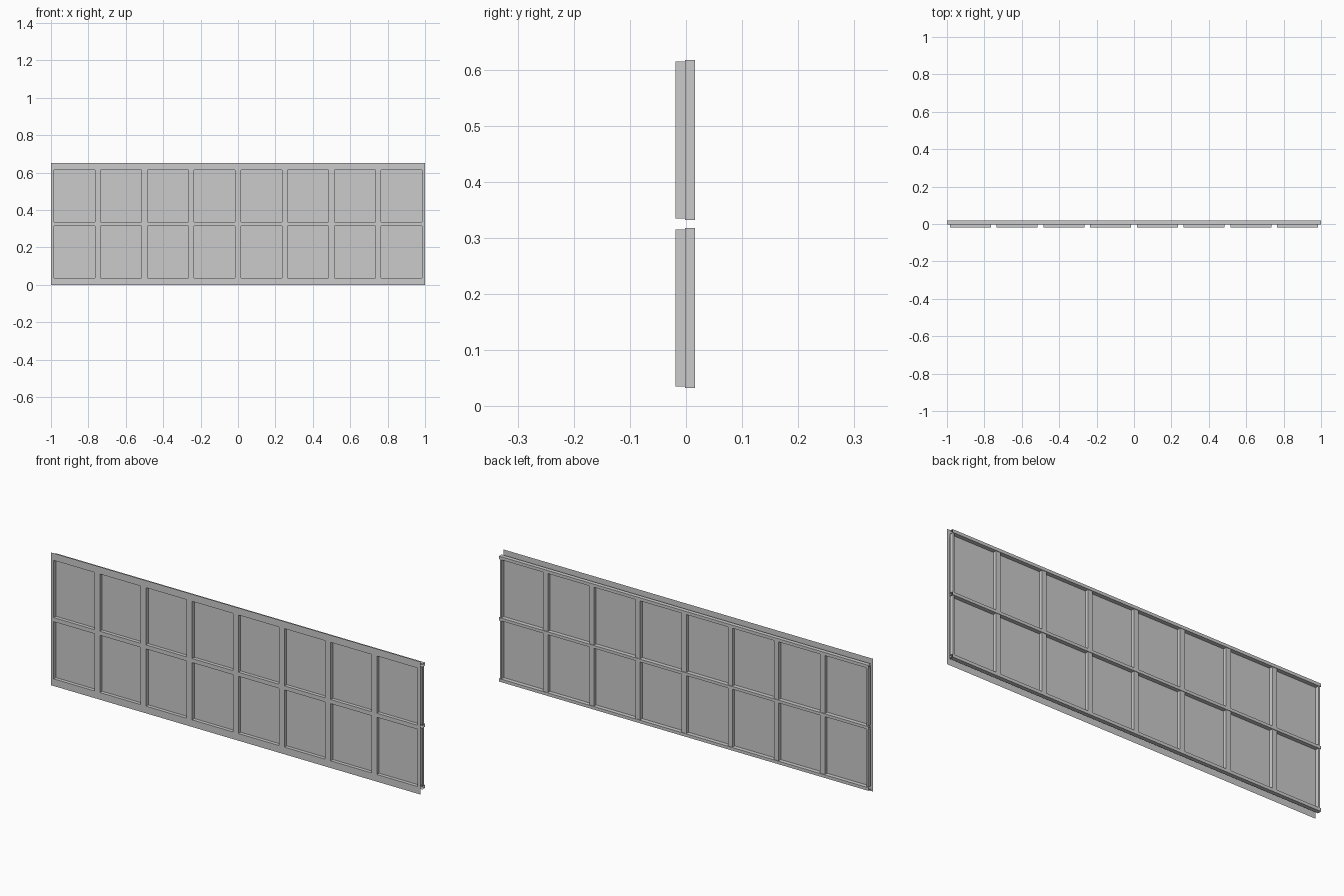
import bpy, bmesh

if "Cube" in bpy.data.objects:
    bpy.data.objects.remove(bpy.data.objects["Cube"])

FRONT, PANE, BACK_V, BACK_H = -0.0185, -0.0015, 0.0157, 0.0185
HOLE_X = [(-0.875 + 0.25 * i - 0.11, -0.875 + 0.25 * i + 0.11) for i in range(8)]
HOLE_Z = [(0.035, 0.315), (0.335, 0.615)]
OPEN_Z = [(0.033, 0.318), (0.332, 0.617)]      # openings between the rear rails


def make(name, quads):
    bm = bmesh.new()
    for q in quads:
        bm.faces.new([bm.verts.new(p) for p in q])
    bmesh.ops.remove_doubles(bm, verts=bm.verts, dist=1e-5)
    me = bpy.data.meshes.new(name)
    bm.to_mesh(me)
    bm.free()
    ob = bpy.data.objects.new(name, me)
    bpy.context.collection.objects.link(ob)
    return ob


def sheet(x0, x1, z0, z1, y, back=False):
    q = [(x0, y, z0), (x1, y, z0), (x1, y, z1), (x0, y, z1)]
    return q[::-1] if back else q


def wall_x(x, y0, y1, z0, z1, positive):
    q = [(x, y0, z0), (x, y1, z0), (x, y1, z1), (x, y0, z1)]
    return q if positive else q[::-1]


def wall_z(z, x0, x1, y0, y1, up):
    q = [(x0, y0, z), (x1, y0, z), (x1, y1, z), (x0, y1, z)]
    return q if up else q[::-1]


# front face sheet with sixteen openings and their inner walls
xs = [-1] + [v for h in HOLE_X for v in h] + [1]
zs = [0] + [v for h in HOLE_Z for v in h] + [0.65]
quads = []
for i in range(len(xs) - 1):
    for j in range(len(zs) - 1):
        x0, x1, z0, z1 = xs[i], xs[i + 1], zs[j], zs[j + 1]
        if i % 2 and j % 2:
            quads += [wall_x(x0, FRONT, PANE, z0, z1, True),
                      wall_x(x1, FRONT, PANE, z0, z1, False),
                      wall_z(z0, x0, x1, FRONT, PANE, True),
                      wall_z(z1, x0, x1, FRONT, PANE, False)]
        else:
            quads.append(sheet(x0, x1, z0, z1, FRONT))
make("front_frame", quads)

# rear horizontal rails: open-ended channels over the full width
quads = []
for z0, z1 in [(0.018, 0.033), (0.318, 0.332), (0.617, 0.632)]:
    quads += [sheet(-1, 1, z0, z1, BACK_H, True),
              wall_z(z0, -1, 1, PANE, BACK_H, False),
              wall_z(z1, -1, 1, PANE, BACK_H, True)]
make("rear_rails", quads)

# rear vertical bars between the rails
bars = [(-0.997, -0.9875)]
bars += [(-0.75 + 0.25 * i - 0.0125, -0.75 + 0.25 * i + 0.0125) for i in range(7)]
bars += [(0.9875, 0.997)]
quads = []
for x0, x1 in bars:
    for z0, z1 in OPEN_Z:
        quads += [sheet(x0, x1, z0, z1, BACK_V, True),
                  wall_x(x0, PANE, BACK_V, z0, z1, False),
                  wall_x(x1, PANE, BACK_V, z0, z1, True)]
make("rear_bars", quads)

# recessed panes
make("panes", [sheet(bars[i][1], bars[i + 1][0], z0, z1, PANE)
               for i in range(8) for z0, z1 in OPEN_Z])
